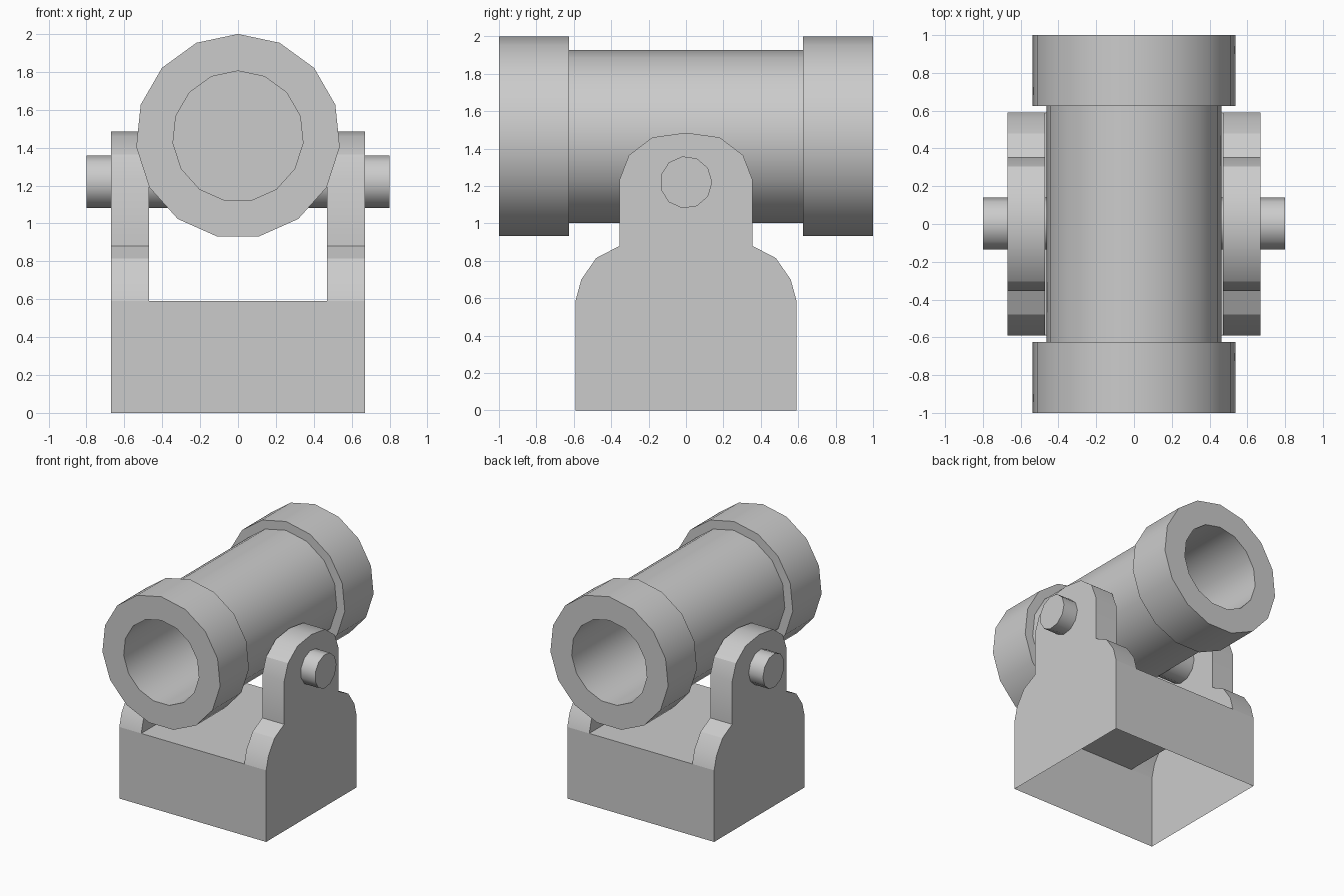
import bpy, bmesh, math
from mathutils import Vector

if "Cube" in bpy.data.objects:
    bpy.data.objects.remove(bpy.data.objects["Cube"], do_unlink=True)

grey = bpy.data.materials.new("plain grey")
grey.use_nodes = True
grey.diffuse_color = (0.6, 0.6, 0.6, 1)
grey.node_tree.nodes["Principled BSDF"].inputs["Base Color"].default_value = (0.6, 0.6, 0.6, 1)


def finish(bm, name, recalc=True):
    bmesh.ops.remove_doubles(bm, verts=bm.verts, dist=0.0005)
    if recalc:
        bmesh.ops.recalc_face_normals(bm, faces=bm.faces)
    mesh = bpy.data.meshes.new(name)
    bm.to_mesh(mesh)
    bm.free()
    mesh.materials.append(grey)
    obj = bpy.data.objects.new(name, mesh)
    bpy.context.collection.objects.link(obj)
    bpy.ops.object.select_all(action='DESELECT')
    obj.select_set(True)
    bpy.context.view_layer.objects.active = obj
    bpy.ops.object.shade_smooth_by_angle(angle=math.radians(36))
    return obj


def lathe(name, profile, sides, place):
    """Turn (radius, distance) pairs; place maps side, up, along to a point."""
    bm = bmesh.new()
    rings = []
    for r, d in profile:
        ring = []
        for i in range(sides):
            a = 2 * math.pi * i / sides
            ring.append(bm.verts.new(place(r * math.sin(a), r * math.cos(a), d)))
        rings.append(ring)
    for a, b in zip(rings, rings[1:]):
        for i in range(sides):
            j = (i + 1) % sides
            bm.faces.new((a[i], a[j], b[j], b[i]))
    for ring in (rings[0], rings[-1]):
        bm.faces.new(ring)
    return finish(bm, name)


# Barrel: collars at both ends, bored from each end to a solid middle
half = [(0.345, -0.14), (0.345, -1), (0.54, -1), (0.54, -0.625), (0.467, -0.625)]
barrel_profile = half + [(r, -y) for r, y in reversed(half)]
lathe("barrel", barrel_profile, 15, lambda s, u, d: Vector((s, d, 1.46 + u)))

# Pivot shaft through the barrel and both arms
lathe("pivot_shaft", [(0.14, -0.8), (0.14, 0.8)], 11,
      lambda s, u, d: Vector((d, u, 1.22 + s)))

# Carriage: open-bottomed shell with two hollow arms
OUT, IN, DEPTH, DECK = 0.67, 0.47, 0.59, 0.59
rise = [(DEPTH, DECK), (0.56, 0.70), (0.48, 0.815), (0.355, 0.88),
        (0.355, 1.235), (0.305, 1.365), (0.18, 1.46)]
arch = rise + [(0, 1.485)] + [(-y, z) for y, z in reversed(rise)]
bm = bmesh.new()


def face(points, outward):
    f = bm.faces.new([bm.verts.new(p) for p in points])
    f.normal_update()
    if f.normal.dot(Vector(outward)) < 0:
        f.normal_flip()


for s in (-1, 1):
    # side plate, inner cheek and the strip joining them over the arm
    face([(s * OUT, y, z) for y, z in [(DEPTH, 0)] + arch + [(-DEPTH, 0)]], (s, 0, 0))
    face([(s * IN, y, z) for y, z in arch], (-s, 0, 0))
    for (y1, z1), (y2, z2) in zip(arch, arch[1:]):
        face([(s * IN, y1, z1), (s * OUT, y1, z1), (s * OUT, y2, z2), (s * IN, y2, z2)],
             (0, z1 - z2, y1 - y2))
    # front or back wall
    y = s * DEPTH
    face([(-OUT, y, 0), (OUT, y, 0), (OUT, y, DECK), (IN, y, DECK),
          (-IN, y, DECK), (-OUT, y, DECK)], (0, s, 0))
# deck between the arms
face([(-IN, -DEPTH, DECK), (IN, -DEPTH, DECK), (IN, DEPTH, DECK), (-IN, DEPTH, DECK)], (0, 0, 1))
finish(bm, "carriage", recalc=False)
